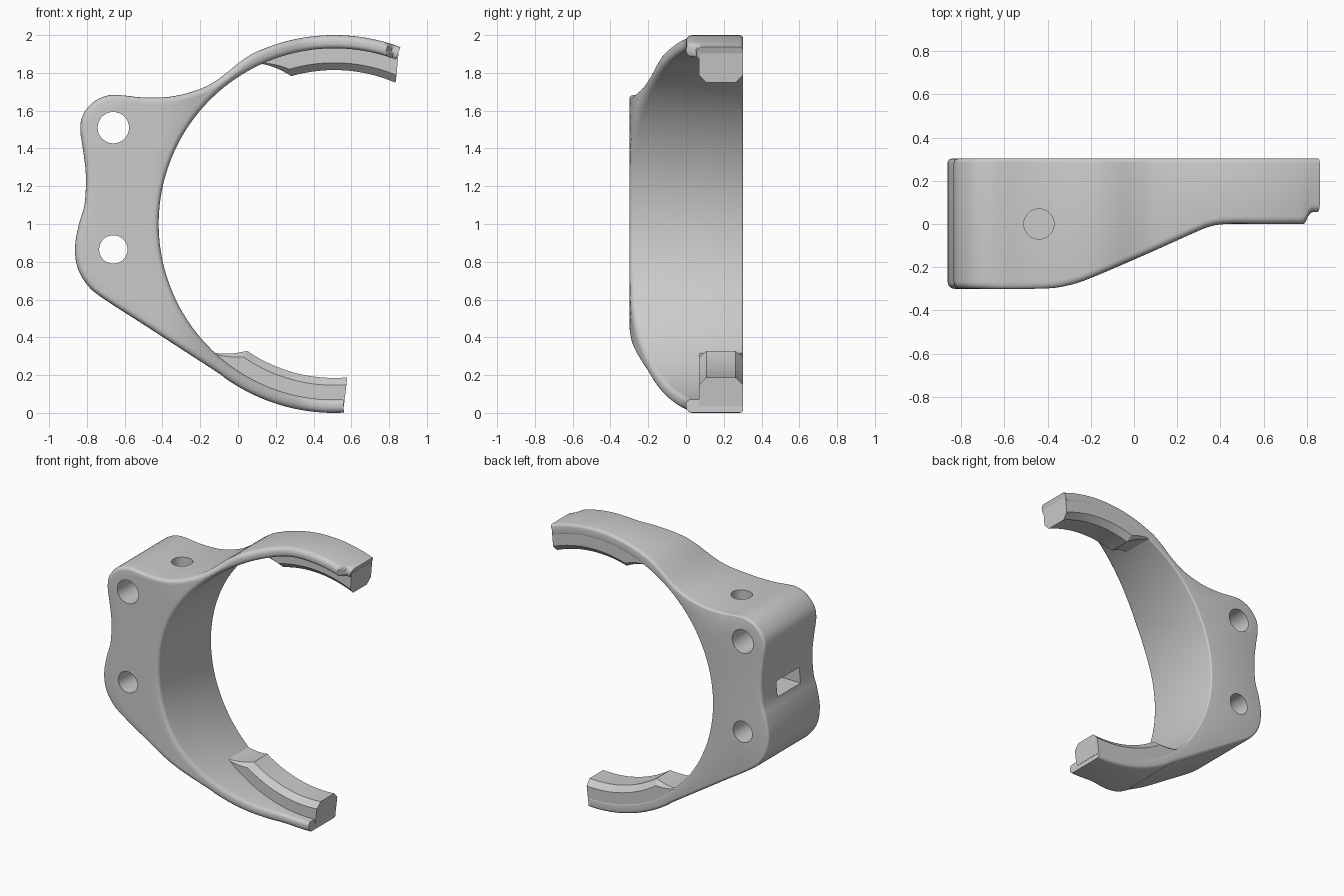
import bpy, bmesh
from math import sin, cos, pi, radians, degrees, atan2, hypot
from mathutils import Vector

if "Cube" in bpy.data.objects:
    bpy.data.objects.remove(bpy.data.objects["Cube"])

grey = bpy.data.materials.new("plain grey")
grey.use_nodes = True
GREY = (0.6, 0.6, 0.6, 1)
grey.diffuse_color = GREY
grey.node_tree.nodes["Principled BSDF"].inputs["Base Color"].default_value = GREY

CX, CZ, BORE, RIM = 0.51, 1.0, 0.93, 1.0   # clamp centre and radii
BACK = 0.303


def polar(radius, angle, y):
    return Vector((CX + radius * cos(angle), y, CZ + radius * sin(angle)))


def spline(points, steps):
    """Catmull-Rom curve through the points."""
    out = []
    for i in range(len(points) - 1):
        a, b, c, d = (Vector(points[min(max(k, 0), len(points) - 1)])
                      for k in range(i - 1, i + 3))
        for s in range(steps):
            t = s / steps
            out.append(b + (c - a) * t / 2 + (a - 2.5 * b + 2 * c - d / 2) * t * t
                       + (1.5 * (b - c) + (d - a) / 2) * t ** 3)
    return out + [Vector(points[-1])]


def loft(name, sections, cap_bevel):
    """Skin closed sections, cap the ends and soften the last cap edges."""
    bm = bmesh.new()
    rings = [[bm.verts.new(p) for p in sec] for sec in sections]
    n = len(rings[0])
    for a, b in zip(rings, rings[1:]):
        for k in range(n):
            bm.faces.new((a[k], a[(k + 1) % n], b[(k + 1) % n], b[k]))
    caps = [bm.faces.new(rings[0]), bm.faces.new(rings[-1])]
    bmesh.ops.recalc_face_normals(bm, faces=bm.faces)
    if cap_bevel:
        bmesh.ops.bevel(bm, geom=[e for f in caps for e in f.edges], offset=cap_bevel,
                        segments=2, profile=0.5, affect='EDGES', clamp_overlap=True)
    mesh = bpy.data.meshes.new(name)
    bm.to_mesh(mesh)
    bm.free()
    obj = bpy.data.objects.new(name, mesh)
    bpy.context.collection.objects.link(obj)
    mesh.materials.append(grey)
    return obj


def smooth(obj, angle):
    bpy.ops.object.select_all(action='DESELECT')
    obj.select_set(True)
    bpy.context.view_layer.objects.active = obj
    bpy.ops.object.shade_smooth_by_angle(angle=radians(angle))


# Front surface: deep at the mounting side, sloping back to the slim arms
front_curve = spline([(-1, -0.3), (-0.6, -0.3), (-0.4, -0.298), (-0.3, -0.283), (-0.2, -0.25),
                      (0.05, -0.143), (0.28, -0.04), (0.35, -0.012), (0.43, 0), (0.6, 0), (0.79, 0)], 8)


def front_y(x):
    if x >= 0.79:                               # small step at the upper tip
        return 0.055 * min(1, (x - 0.79) / 0.025)
    for a, b in zip(front_curve, front_curve[1:]):
        if a.x <= x <= b.x:
            return a.y + (b.y - a.y) * (x - a.x) / (b.x - a.x)
    return -0.3


# Outer outline: upper arm arc, mounting plate, lower arm arc
def rim_arc(start, end, count):
    angles = [radians(start + (end - start) * k / count) for k in range(count + 1)]
    return [(CX + RIM * cos(a), CZ + RIM * sin(a)) for a in angles]


plate = [(0, 1.85), (-0.1, 1.77), (-0.2, 1.715), (-0.35, 1.675), (-0.5, 1.67), (-0.6, 1.68),
         (-0.68, 1.682), (-0.76, 1.65), (-0.82, 1.58), (-0.835, 1.5), (-0.82, 1.39),
         (-0.805, 1.25), (-0.813, 1.1), (-0.842, 1.0), (-0.863, 0.88), (-0.85, 0.77),
         (-0.8, 0.68), (-0.72, 0.61), (-0.5, 0.468), (-0.3, 0.338)]
outline = spline(rim_arc(69.5, 116, 15) + plate + rim_arc(232, 272.9, 14), 4)


def body_section(point):
    angle = atan2(point.y - CZ, point.x - CX)
    outer = hypot(point.x - CX, point.y - CZ)
    sec = []

    def corner(radius, size, inward, at_front, turn):
        for k in range(5):
            a = (k if turn else 4 - k) / 4 * pi / 2
            r = radius + inward * size * (1 - sin(a))
            depth = size * (1 - cos(a))
            x = CX + r * cos(angle)
            sec.append(polar(r, angle, front_y(x) + depth if at_front else BACK - depth))

    corner(outer, 0.033, -1, True, False)       # a = 90 deg is on the wall
    for k in range(1, 6):                       # subdivided front face
        r = outer - 0.033 + (BORE + 0.025 - outer + 0.033) * k / 6
        sec.append(polar(r, angle, front_y(CX + r * cos(angle))))
    corner(BORE, 0.025, 1, True, True)
    corner(BORE, 0.012, 1, False, False)
    corner(outer, 0.02, -1, False, True)
    return sec


body = loft("clamp_body", [body_section(p) for p in outline], 0)


# Screw holes, top socket and side slot
def cylinder_cutter(radius, depth, location, rotation):
    bpy.ops.mesh.primitive_cylinder_add(vertices=48, radius=radius, depth=depth,
                                        location=location, rotation=rotation)
    return bpy.context.object


cutters = [cylinder_cutter(0.083, 1, (-0.66, 0, 1.51), (pi / 2, 0, 0)),
           cylinder_cutter(0.075, 1, (-0.66, 0, 0.865), (pi / 2, 0, 0)),
           cylinder_cutter(0.07, 0.6, (-0.44, 0, 1.63), (0, 0, 0))]
bpy.ops.mesh.primitive_cube_add(size=1, location=(-0.76, 0, 1.145))
slot = bpy.context.object
slot.scale = (0.4, 0.26, 0.11)
cutters.append(slot)
for cutter in cutters:
    cutter.hide_render = True
    mod = body.modifiers.new("cut", 'BOOLEAN')
    mod.operation = 'DIFFERENCE'
    mod.solver = 'EXACT'
    mod.object = cutter
    bpy.context.view_layer.objects.active = body
    bpy.ops.object.modifier_apply(modifier=mod.name)
    bpy.data.objects.remove(cutter)
smooth(body, 35)


# Chamfered retaining lips inside both arm ends
def lip(name, ramp_start, full_start, tip_outer, tip_inner):
    sections = []

    def add(inner, angle, tip_angle=None):
        c = 0.04 * min(1, (0.95 - inner) / 0.14)
        profile = [(0.965, 0.07), (inner + c, 0.07), (inner, 0.07 + c),
                   (inner, BACK - 0.002 - c), (inner + c, BACK - 0.002), (0.965, BACK - 0.002)]
        sec = []
        for r, y in profile:
            t = min(1, (0.965 - r) / 0.155)
            a = angle if tip_angle is None else angle + (tip_angle - angle) * t
            sec.append(polar(r, radians(a), y))
        sections.append(sec)

    for k in range(9):                          # concave run-in
        t = k / 8
        add(0.935 - 0.12 * t ** 1.2, ramp_start + (full_start - ramp_start) * t)
    for k in range(1, 25):
        t = k / 24
        add(0.815, full_start + (tip_outer - full_start) * t,
            full_start + (tip_inner - full_start) * t)
    smooth(loft(name, sections, 0), 25)


lip("upper_lip", 115, 106.2, 69.4, 66.5)
lip("lower_lip", 226.5, 235.5, 273, 274.8)
